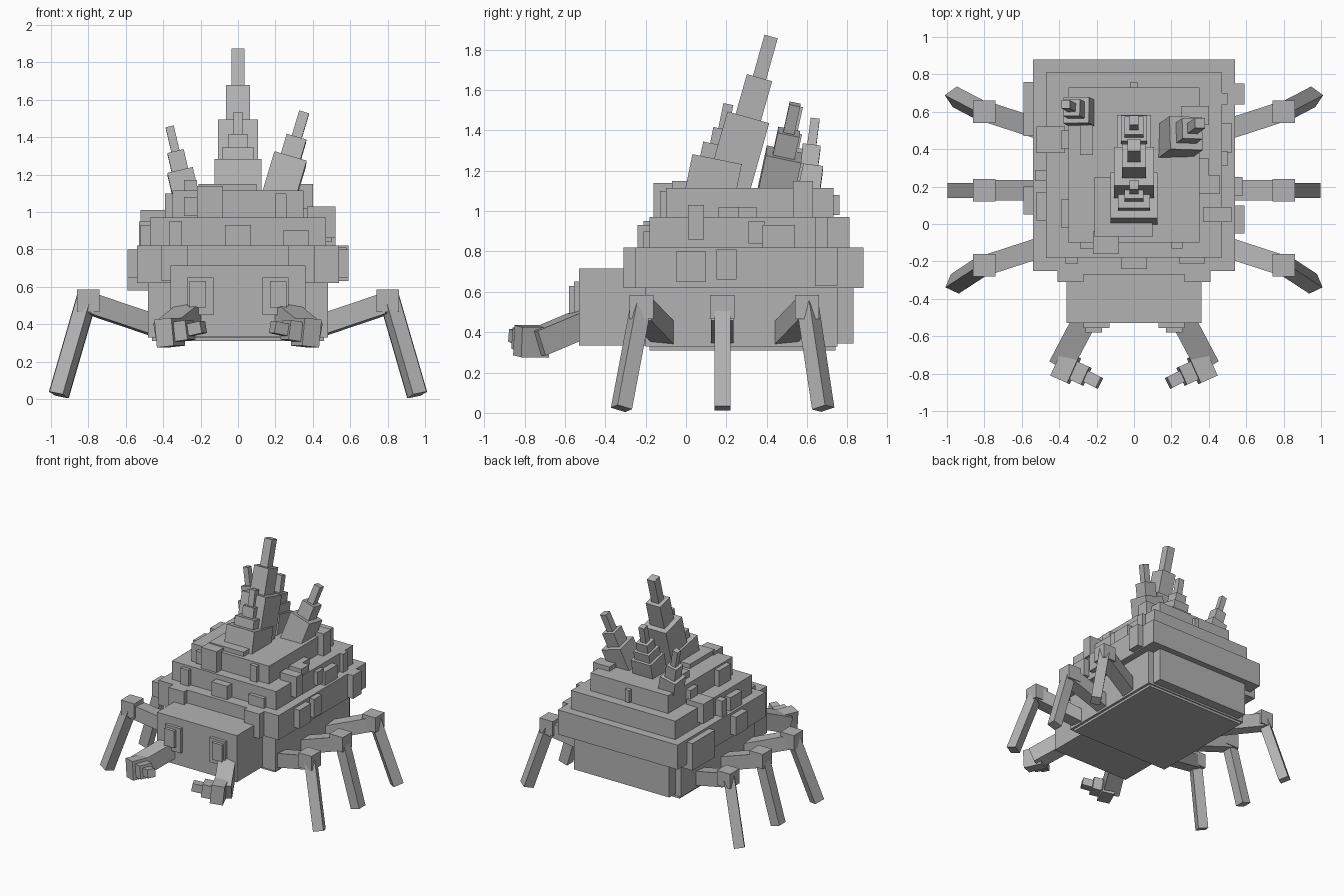
import bpy
from mathutils import Vector

if "Cube" in bpy.data.objects:
    bpy.data.objects.remove(bpy.data.objects["Cube"], do_unlink=True)

stone = bpy.data.materials.new("stone_grey")
stone.use_nodes = True
GREY = (0.45, 0.45, 0.45, 1)
stone.diffuse_color = GREY
stone.node_tree.nodes["Principled BSDF"].inputs["Base Color"].default_value = GREY


def block(name, centre, size, axis=None):
    """Box of a given size; local z is turned to the axis if there is one."""
    bpy.ops.mesh.primitive_cube_add(size=1, location=centre)
    ob = bpy.context.object
    ob.name = name
    ob.scale = size
    if axis is not None:
        ob.rotation_mode = 'QUATERNION'
        # keep local x level, so the block leans without twisting
        side = Vector((0, 1, 0)).cross(axis)
        if abs(axis.z) > 0.8:
            ob.rotation_quaternion = Vector((0, 0, 1)).rotation_difference(axis)
        else:
            ob.rotation_quaternion = axis.to_track_quat('Z', 'Y')
    ob.data.materials.append(stone)
    return ob


def span(name, x, y, z):
    """Box from its limits on each axis."""
    lims = (x, y, z)
    return block(name, [(a + b) / 2 for a, b in lims], [b - a for a, b in lims])


def bar(name, a, b, thick, deep=None):
    a, b = Vector(a), Vector(b)
    return block(name, (a + b) / 2, (thick, deep or thick, (b - a).length), (b - a).normalized())


def spire(name, base, tip, steps):
    """Stack of narrowing blocks; steps are (end fraction, width)."""
    base, tip = Vector(base), Vector(tip)
    start = 0
    for i, (end, width) in enumerate(steps):
        bar(f"{name}_{i}", base.lerp(tip, start), base.lerp(tip, end), width)
        start = end - 0.02


# Body and stepped shell
span("lower_body", (-.48, .48), (-.2, .75), (.33, .63))
span("rear_body", (-.43, .43), (.7, .83), (.345, .63))
span("belly_plate", (-.46, .46), (-.18, .74), (.31, .34))
span("shell_lower", (-.54, .54), (-.25, .88), (.62, .82))
span("shell_middle", (-.47, .47), (-.18, .81), (.81, .97))
span("shell_upper", (-.35, .35), (-.1, .73), (.96, 1.115))
span("shell_cap", (-.21, .1), (-.07, .25), (1.1, 1.15))
span("shell_top_lump", (-.29, -.22), (.37, .53), (1.1, 1.17))

# Head
span("head", (-.36, .36), (-.53, -.18), (.335, .715))
for s in (-1, 1):
    span("brow_plate", sorted((s * .13, s * .27)), (-.555, -.52), (.45, .65))
    span("eye_plate", sorted((s * .17, s * .26)), (-.58, -.54), (.49, .63))

# Lumps on the side walls: side, reach, y range, z range
SIDE_LUMPS = [
    (1, .59, (-.05, .1), (.65, .8)), (1, .58, (.15, .25), (.66, .81)),
    (1, .59, (.64, .75), (.63, .82)), (1, .52, (.01, .09), (.86, 1.03)),
    (1, .52, (.38, .54), (.82, .93)), (1, .5, (.31, .39), (.84, .95)),
    (1, .5, (.64, .7), (.82, .97)), (1, .4, (.53, .63), (.97, 1.15)),
    (1, .46, (.16, .26), (.96, 1.02)), (1, .4, (.24, .35), (.97, 1.02)),
    (-1, .59, (.47, .76), (.58, .8)), (-1, .59, (.05, .2), (.65, .8)),
    (-1, .52, (.38, .52), (.85, 1.01)), (-1, .53, (.23, .29), (.81, .95)),
    (-1, .52, (.02, .17), (.82, .93)), (-1, .39, (-.02, .13), (.97, 1.1)),
    (-1, .39, (.4, .5), (.97, 1.08)),
]
for s, reach, y, z in SIDE_LUMPS:
    span("side_lump", sorted((s * (reach - .15), s * reach)), y, z)

# Lumps on the front walls: x range, front, z range
FRONT_LUMPS = [
    ((-.41, -.27), -.31, (.63, .82)), ((.27, .41), -.31, (.62, .82)),
    ((-.27, .27), -.27, (.69, .82)), ((-.07, .07), -.24, (.82, .93)),
    ((-.37, -.3), -.21, (.82, .95)), ((.24, .38), -.21, (.82, .9)),
    ((-.22, -.08), -.16, (.97, 1.14)), ((-.29, -.22), -.13, (.98, 1.08)),
    ((.2, .26), -.13, (.97, 1.1)),
]
for x, front, z in FRONT_LUMPS:
    span("front_lump", x, (front, front + .12), z)
span("back_lump", (-.02, .02), (.7, .76), (.98, 1.08))

# Spires
spire("main_spire", (0, .2, 1.08), (0, .422, 1.865), ((.49, .215), (.74, .13), (1, .068)))
SMALL = ((.38, .18), (.54, .14), (.7, .1), (1, .05))
spire("front_spire", (0, .12, 1.09), (0, .21, 1.53), ((.38, .25), (.54, .17), (.72, .1), (1, .05)))
spire("rear_spire", (0, .46, 1.09), (0, .555, 1.52), SMALL)
spire("left_spire", (.215, .44, 1.07), (.353, .54, 1.53), ((.46, .18), (.7, .11), (1, .055)))
spire("right_spire", (-.275, .59, 1.07), (-.365, .64, 1.455), ((.38, .14), (.65, .09), (1, .045)))

# Legs, arms and claws on both sides
for s in (-1, 1):
    # hip y, knee y, foot y
    for hip, knee, foot in ((-.1, -.22, -.32), (.18, .18, .18), (.48, .6, .68)):
        bar("upper_leg", (s * .42, hip, .385), (s * .79, knee, .51), .11)
        span("knee", sorted((s * .74, s * .86)), (knee - .06, knee + .06), (.465, .585))
        bar("lower_leg", (s * .805, knee, .55), (s * .958, foot, .022), .08)
    bar("arm", (s * .235, -.46, .465), (s * .385, -.745, .345), .13)
    claw = [Vector((s * x, y, z)) for x, y, z in
            ((.41, -.745, .35), (.32, -.785, .36), (.255, -.815, .37), (.185, -.85, .385))]
    for i, width in enumerate((.15, .105, .065)):
        bar(f"claw_{i}", claw[i], claw[i + 1], width)
